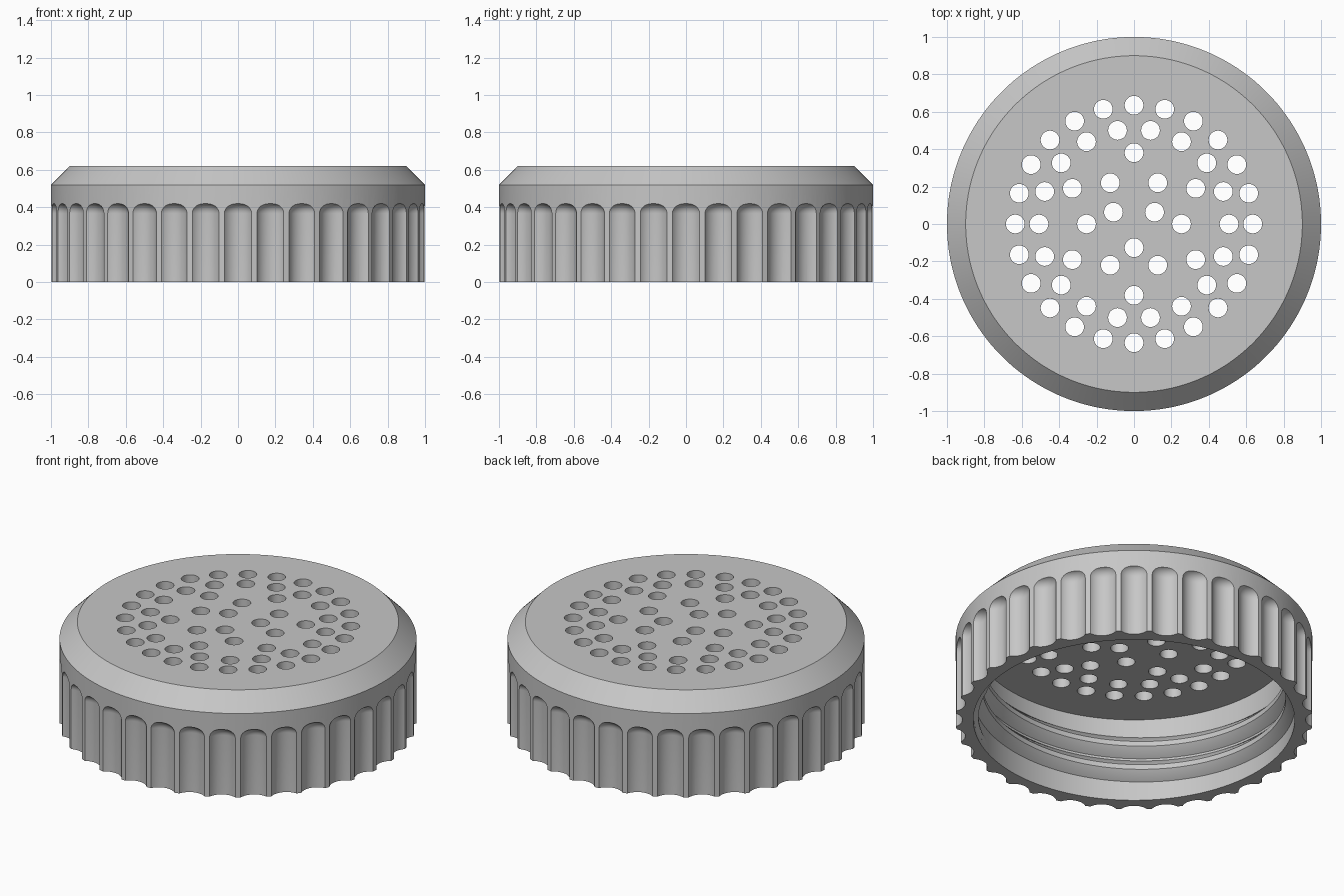
import bpy, bmesh, math
from mathutils import Vector

if "Cube" in bpy.data.objects:
    bpy.data.objects.remove(bpy.data.objects["Cube"])

TAU = 2 * math.pi
grey = bpy.data.materials.new("light_grey")
grey.diffuse_color = (0.57, 0.57, 0.57, 1)
grey.use_nodes = True
grey.node_tree.nodes["Principled BSDF"].inputs["Base Color"].default_value = grey.diffuse_color


def lathe(bm, profile, segments, centre=(0, 0)):
    """Revolve an (r, z) profile that starts and ends on the axis."""
    cx, cy = centre
    rings = []
    for r, z in profile:
        if r == 0:
            rings.append([bm.verts.new((cx, cy, z))] * segments)
        else:
            rings.append([bm.verts.new((cx + r * math.cos(TAU * i / segments),
                                        cy + r * math.sin(TAU * i / segments), z))
                          for i in range(segments)])
    for a, b in zip(rings, rings[1:]):
        for i in range(segments):
            j = (i + 1) % segments
            corners = list(dict.fromkeys((a[i], a[j], b[j], b[i])))
            bm.faces.new(corners)


def finish(bm, name):
    bmesh.ops.recalc_face_normals(bm, faces=bm.faces)
    mesh = bpy.data.meshes.new(name)
    bm.to_mesh(mesh)
    bm.free()
    mesh.materials.append(grey)
    ob = bpy.data.objects.new(name, mesh)
    bpy.context.collection.objects.link(ob)
    return ob


def activate(ob):
    bpy.ops.object.select_all(action='DESELECT')
    ob.select_set(True)
    bpy.context.view_layer.objects.active = ob


# Cap body: hollow shell with a chamfered top
bm = bmesh.new()
lathe(bm, [(0, 0.62), (0.9, 0.62), (1, 0.52), (1, 0),
           (0.9, 0), (0.9, 0.52), (0, 0.52)], 180)
cap = finish(bm, "cap_body")

# Cutters: 36 grip flutes with rounded tops, and the sieve holes
bm = bmesh.new()
radius, fillet, top = 0.091, 0.055, 0.422
flute = [(0, top)]
for k in range(9):
    a = math.pi / 2 * k / 8
    flute.append((radius - fillet + fillet * math.sin(a),
                  top - fillet + fillet * math.cos(a)))
flute += [(radius, -0.05), (0, -0.05)]
for i in range(36):
    a = TAU * i / 36
    lathe(bm, flute, 40, (1.052 * math.cos(a), 1.052 * math.sin(a)))

# Hole rings: radius, count, starting angle
for ring, count, start in [(0.635, 24, 0), (0.508, 18, 0), (0.381, 6, 30),
                           (0.254, 6, 0), (0.127, 3, 30)]:
    for i in range(count):
        a = math.radians(start) + TAU * i / count
        lathe(bm, [(0, 0.7), (0.05, 0.7), (0.05, 0.45), (0, 0.45)], 32,
              (ring * math.cos(a), ring * math.sin(a)))
cutter = finish(bm, "cutter")
cutter.hide_render = True

activate(cap)
cut = cap.modifiers.new("cut", 'BOOLEAN')
cut.operation = 'DIFFERENCE'
cut.solver = 'EXACT'
cut.object = cutter
bpy.ops.object.modifier_apply(modifier=cut.name)
bpy.data.objects.remove(cutter)
bpy.ops.object.shade_smooth_by_angle(angle=math.radians(28))

# Screw thread: tapered helical ridge on the inner wall
bm = bmesh.new()
pitch, z_start, z_end = 0.15, 0.065, 0.45
turns = (z_end - z_start) / pitch
steps = int(turns * 120)
first = math.radians(225) + TAU * (z_start - 0.185) / pitch
previous = None
for s in range(steps + 1):
    t = s / steps
    a = first + TAU * turns * t
    z = z_start + (z_end - z_start) * t
    taper = max(0.02, min(1, s / 12, (steps - s) / 12))
    crest = 0.9 - 0.05 * taper
    section = [(0.91, -0.072), (0.9, -0.068), (crest, -0.015),
               (crest, 0.015), (0.9, 0.068), (0.91, 0.072)]
    ring = [bm.verts.new((r * math.cos(a), r * math.sin(a),
                          z + dz * (0.3 + 0.7 * taper)))
            for r, dz in section]
    if previous:
        for i in range(6):
            j = (i + 1) % 6
            bm.faces.new((previous[i], previous[j], ring[j], ring[i]))
    else:
        bm.faces.new(ring)
    previous = ring
bm.faces.new(previous)
thread = finish(bm, "screw_thread")
activate(thread)
bpy.ops.object.shade_smooth_by_angle(angle=math.radians(28))
